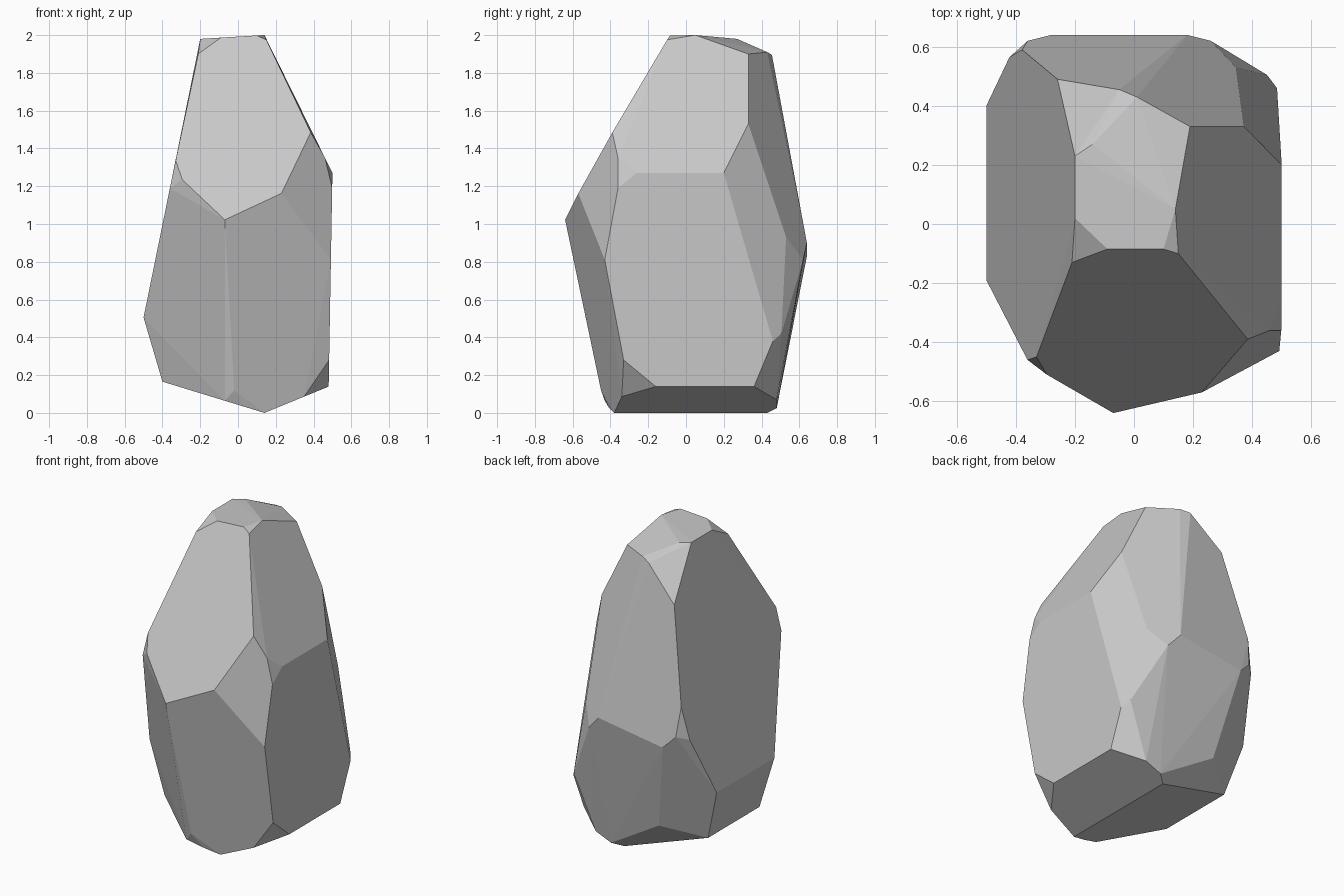
import bpy
import bmesh
from math import radians

cube = bpy.data.objects.get("Cube")
if cube:
    bpy.data.objects.remove(cube, do_unlink=True)


# Main cleavage planes of the boulder: each helper places a corner on one plane
def left_slab(y, z):
    """Tall leaning plane on the -x side."""
    return (-0.5 + 0.2034 * (z - 0.505), y, z)


def right_wall(y, z):
    """Nearly upright plane on the +x side."""
    return (0.48 + 0.0177 * (z - 0.14), y, z)


def right_shoulder(y, z):
    """Slope that leads from the right wall up to the peak."""
    return (0.5 - 0.493 * (z - 1.27), y, z)


def brow(x, y):
    """Steep plane on the upper front."""
    return (x, y, 2.14 + 1.74 * y + 0.06 * x)


def underside(x, y):
    """Shallow keel that the boulder stands on."""
    slope = -0.306 if x < 0.14 else 0.41
    return (x, y, slope * (x - 0.14))


# Corners of each plane
front_corners = [brow(x, y) for x, y in (
    (-0.07, -0.64), (0.23, -0.57), (0.385, -0.39), (0.15, -0.1), (0.1, -0.085),
    (-0.09, -0.085), (-0.21, -0.13), (-0.33, -0.45), (-0.295, -0.51))]

left_corners = [left_slab(y, z) for y, z in (
    (-0.46, 1.19), (-0.19, 0.505), (0.4, 0.505), (0.565, 0.89),
    (0.59, 1.1), (0.49, 1.69), (0.23, 1.98), (0.02, 1.98))]

right_corners = [right_wall(y, z) for y, z in (
    (-0.36, 1.19), (-0.43, 0.81), (-0.33, 0.28), (0.46, 0.38),
    (0.2, 1.27), (-0.26, 1.27))]

shoulder_corners = [right_shoulder(y, z) for y, z in (
    (-0.36, 1.35), (0.33, 1.53), (0.33, 1.9), (0.05, 2))]

base_corners = [underside(x, y) for x, y in (
    (-0.4, -0.18), (-0.07, -0.43), (0.04, -0.41), (0.14, -0.38), (0.35, -0.34),
    (0.48, -0.16), (0.48, 0.36), (0.31, 0.48), (0.2, 0.48), (0.14, 0.43),
    (-0.4, 0.345))]

# Remaining corners: crown, back ridge and the chip at the front foot
crown_corners = [(-0.14, 0.27, 1.98), (-0.05, 0.455, 1.895), (0.01, 0.43, 1.91)]
back_corners = [
    (0.18, 0.64, 0.9), (-0.28, 0.64, 0.83), (-0.36, 0.62, 0.91),
    (0.26, 0.62, 0.81), (0.345, 0.53, 0.93), (0.45, 0.505, 0.42),
    (-0.17, 0.52, 0.25)]
foot_corner = [(-0.02, -0.45, 0.12)]

# Wrap all corners in a convex shell and merge the nearly flat triangles
bm = bmesh.new()
for corner in (front_corners + left_corners + right_corners + shoulder_corners
               + base_corners + crown_corners + back_corners + foot_corner):
    bm.verts.new(corner)
hull = bmesh.ops.convex_hull(bm, input=bm.verts[:])
loose = [v for v in bm.verts if not v.link_faces]
bmesh.ops.delete(bm, geom=loose, context="VERTS")
bmesh.ops.dissolve_limit(bm, angle_limit=radians(2.5),
                         verts=bm.verts[:], edges=bm.edges[:])
bmesh.ops.recalc_face_normals(bm, faces=bm.faces[:])
for face in bm.faces:
    face.smooth = False

mesh = bpy.data.meshes.new("boulder")
bm.to_mesh(mesh)
bm.free()
boulder = bpy.data.objects.new("boulder", mesh)
bpy.context.collection.objects.link(boulder)

# Plain grey stone
stone = bpy.data.materials.new("grey stone")
stone.use_nodes = True
grey = (0.58, 0.58, 0.58, 1)
stone.diffuse_color = grey
shader = next(n for n in stone.node_tree.nodes if n.type == "BSDF_PRINCIPLED")
shader.inputs["Base Color"].default_value = grey
mesh.materials.append(stone)
